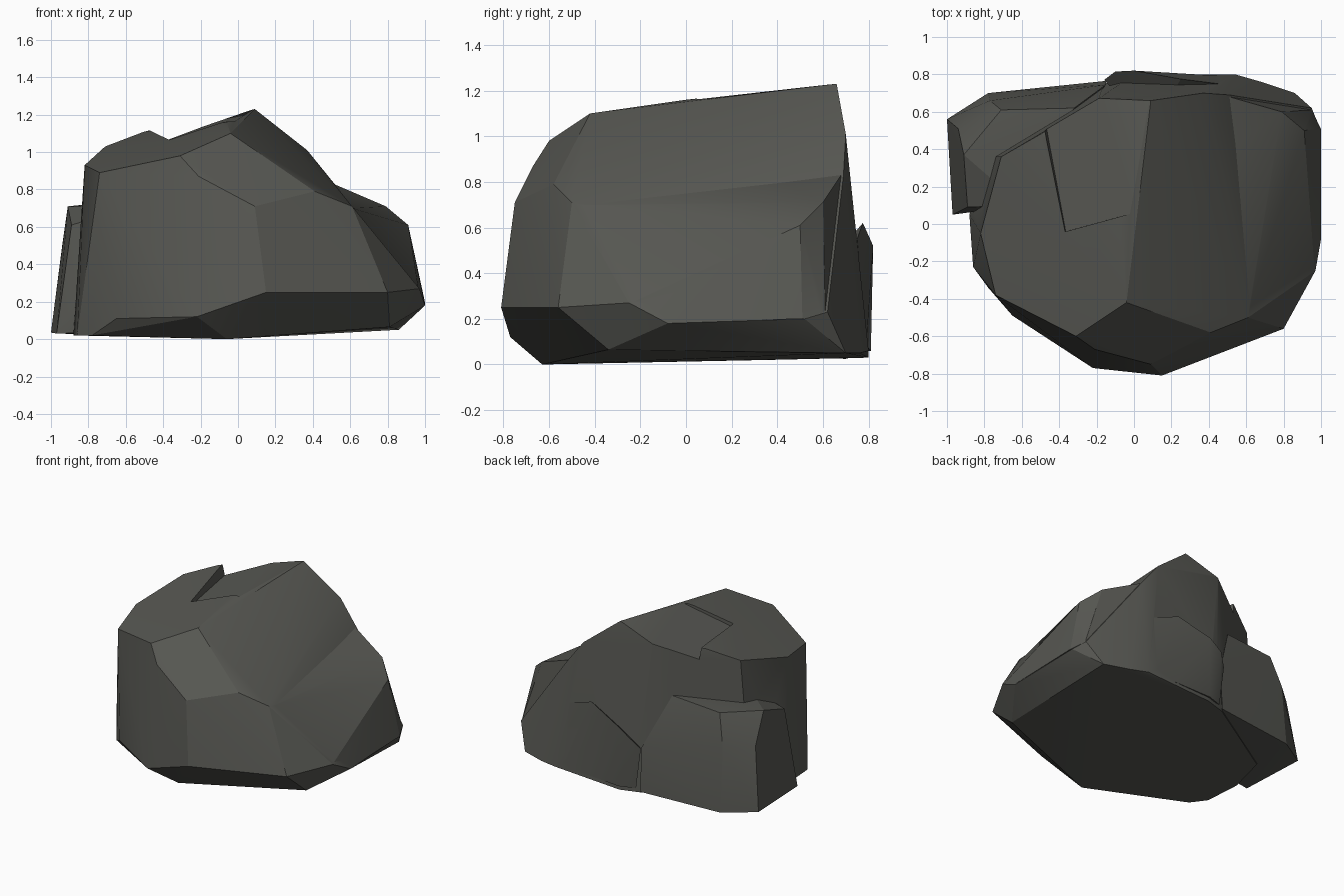
import bpy, bmesh, math

stone = bpy.data.materials.new("dark grey stone")
stone.diffuse_color = (0.095, 0.096, 0.085, 1)


def hull(name, points):
    """Faceted block: convex hull of its corner points."""
    bm = bmesh.new()
    for p in points:
        bm.verts.new(p)
    res = bmesh.ops.convex_hull(bm, input=bm.verts[:])
    junk = {v for v in res["geom_interior"] + res["geom_unused"]
            if isinstance(v, bmesh.types.BMVert)}
    bmesh.ops.delete(bm, geom=[v for v in junk if v.is_valid], context='VERTS')
    bmesh.ops.recalc_face_normals(bm, faces=bm.faces[:])
    mesh = bpy.data.meshes.new(name)
    bm.to_mesh(mesh)
    bm.free()
    mesh.materials.append(stone)
    ob = bpy.data.objects.new(name, mesh)
    bpy.context.collection.objects.link(ob)
    return ob


def combine(target, tool, operation):
    """Join or carve with a helper block, then discard the helper."""
    mod = target.modifiers.new(operation, 'BOOLEAN')
    mod.operation = operation
    mod.solver = 'EXACT'
    mod.object = tool
    bpy.context.view_layer.objects.active = target
    bpy.ops.object.modifier_apply(modifier=mod.name)
    bpy.data.objects.remove(tool)


# main boulder: crown, front chamfer, walls, base
rock = hull("boulder", [
    (0.09, 0.66, 1.23), (-0.06, 0.0, 1.16), (-0.04, -0.42, 1.10),
    (-0.31, -0.60, 0.98), (-0.74, -0.38, 0.89), (-0.82, -0.05, 0.93),
    (-0.71, 0.36, 1.03), (-0.50, 0.48, 1.11), (-0.19, 0.67, 1.15),
    (-0.21, -0.67, 0.87), (0.09, -0.75, 0.71), (0.41, -0.58, 0.79),
    (0.61, -0.50, 0.71), (0.15, -0.81, 0.25), (0.80, -0.56, 0.25),
    (0.37, 0.70, 1.01), (0.51, 0.69, 0.83), (0.97, -0.25, 0.27),
    (1.0, -0.08, 0.18), (0.99, 0.52, 0.20), (0.95, 0.62, 0.23),
    (0.81, -0.34, 0.065), (0.86, 0.70, 0.05), (0.68, 0.76, 0.05),
    (0.54, 0.80, 0.06), (0.0, 0.80, 0.03), (-0.16, 0.75, 0.03),
    (-0.22, -0.77, 0.12), (-0.06, -0.63, 0.0), (-0.65, -0.49, 0.11),
    (-0.78, -0.34, 0.02), (-0.86, -0.23, 0.02), (-0.88, 0.05, 0.02),
    (-0.80, 0.36, 0.02)])

# low shoulder on the right
combine(rock, hull("right_shoulder", [
    (0.91, 0.50, 0.61), (0.79, 0.60, 0.71), (0.51, 0.68, 0.83),
    (0.61, -0.48, 0.70), (0.999, 0.51, 0.20), (0.95, 0.61, 0.23),
    (0.999, -0.07, 0.185), (0.965, -0.24, 0.27), (0.2, 0.0, 0.3),
    (0.4, 0.5, 0.2)]), 'UNION')

# slab leaning on the back left
combine(rock, hull("left_slab", [
    (-0.97, 0.05, 0.03), (-1.0, 0.56, 0.035), (-0.78, 0.70, 0.025),
    (-0.15, 0.765, 0.04), (-0.15, 0.745, 0.37), (-0.89, 0.09, 0.61),
    (-0.91, 0.37, 0.71), (-0.71, 0.61, 0.73), (-0.32, 0.62, 0.76),
    (-0.94, 0.51, 0.50), (-0.77, 0.66, 0.50), (-0.6, 0.1, 0.7),
    (-0.6, 0.1, 0.04)]), 'UNION')

# low bulge on the back wall
combine(rock, hull("back_bulge", [
    (-0.16, 0.77, 0.37), (-0.10, 0.815, 0.45), (0.0, 0.82, 0.52),
    (0.25, 0.775, 0.62), (0.45, 0.75, 0.55), (0.0, 0.81, 0.06),
    (-0.12, 0.77, 0.06), (0.5, 0.79, 0.08), (0.1, 0.5, 0.3)]), 'UNION')

# stepped break in the crown: sloping floor with a steep left wall
floor = [(-0.365, -0.04), (0.0, 0.06), (0.09, 0.67), (0.1, 0.9), (-0.54, 0.9)]
cut = []
for x, y in floor:
    z = 1.04 + 0.347 * (x + 0.36) + 0.051 * (y + 0.04)
    cut += [(x, y, z), (x - 0.06, y - 0.02, 1.5)]
combine(rock, hull("crown_cut", cut), 'DIFFERENCE')

# crisp chips, softly shaded shallow faces
bpy.ops.object.select_all(action='DESELECT')
rock.select_set(True)
bpy.context.view_layer.objects.active = rock
bpy.ops.object.shade_smooth_by_angle(angle=math.radians(20))
